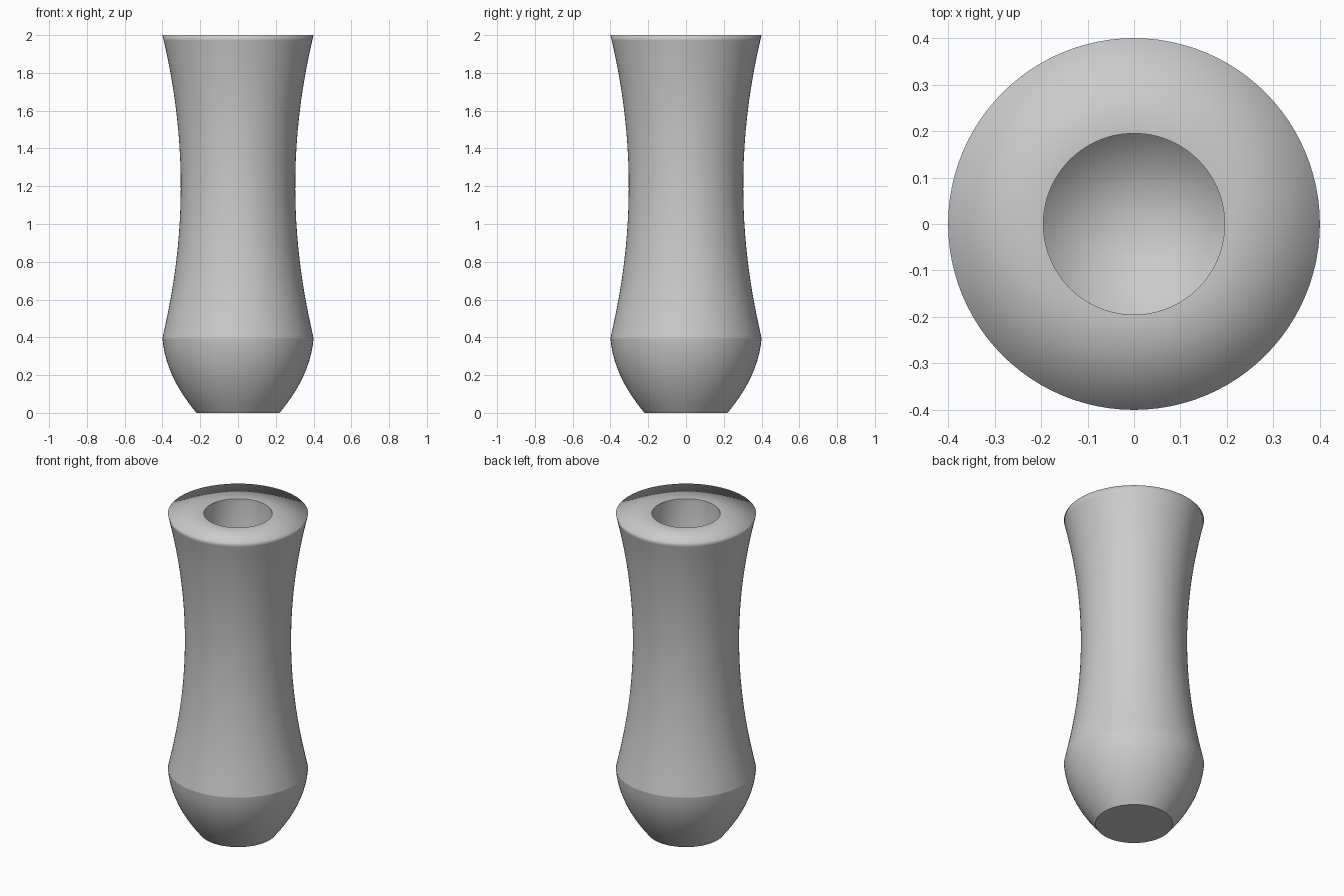
import bpy, bmesh, math

if "Cube" in bpy.data.objects:
    bpy.data.objects.remove(bpy.data.objects["Cube"])

SIDES = 96

# Profile of the vessel, from the centre of the base up and into the bore
profile = [(0, 0)]
for i in range(11):                                   # rounded lower bowl
    t = i / 10
    profile.append((0.22 + 0.33 * t - 0.15 * t * t, 0.395 * t))
for i in range(1, 21):                                # waisted upper body
    z = 0.395 + (1.97 - 0.395) * i / 20
    profile.append((0.303 + 0.097 * ((z - 1.2) / 0.8) ** 2, z))
profile += [(0.40, 2.0)]                              # outer rim
profile += [(0.195, 2.0), (0.195, 1.0), (0, 1.0)]     # flat lip and bore

# Edges kept sharp: foot, shoulder crease, bore mouth
sharp = {1, 11, len(profile) - 3}


def lathe(name, points, sharp_rings):
    bm = bmesh.new()
    rings = []
    for r, z in points:
        if r == 0:
            rings.append([bm.verts.new((0, 0, z))])
        else:
            rings.append([bm.verts.new((r * math.cos(2 * math.pi * k / SIDES),
                                        r * math.sin(2 * math.pi * k / SIDES), z))
                          for k in range(SIDES)])
    for a, b in zip(rings, rings[1:]):
        for k in range(SIDES):
            n = (k + 1) % SIDES
            quad = [a[k % len(a)], a[n % len(a)], b[n % len(b)], b[k % len(b)]]
            face = bm.faces.new(list(dict.fromkeys(quad)))
            face.smooth = True
    for i in sharp_rings:
        for k in range(SIDES):
            bm.edges.get((rings[i][k], rings[i][(k + 1) % SIDES])).smooth = False
    bmesh.ops.recalc_face_normals(bm, faces=bm.faces)
    mesh = bpy.data.meshes.new(name)
    bm.to_mesh(mesh)
    bm.free()
    obj = bpy.data.objects.new(name, mesh)
    bpy.context.collection.objects.link(obj)
    return obj


# Waisted vessel with a round bore
lathe("waisted_vessel", profile, sharp)
